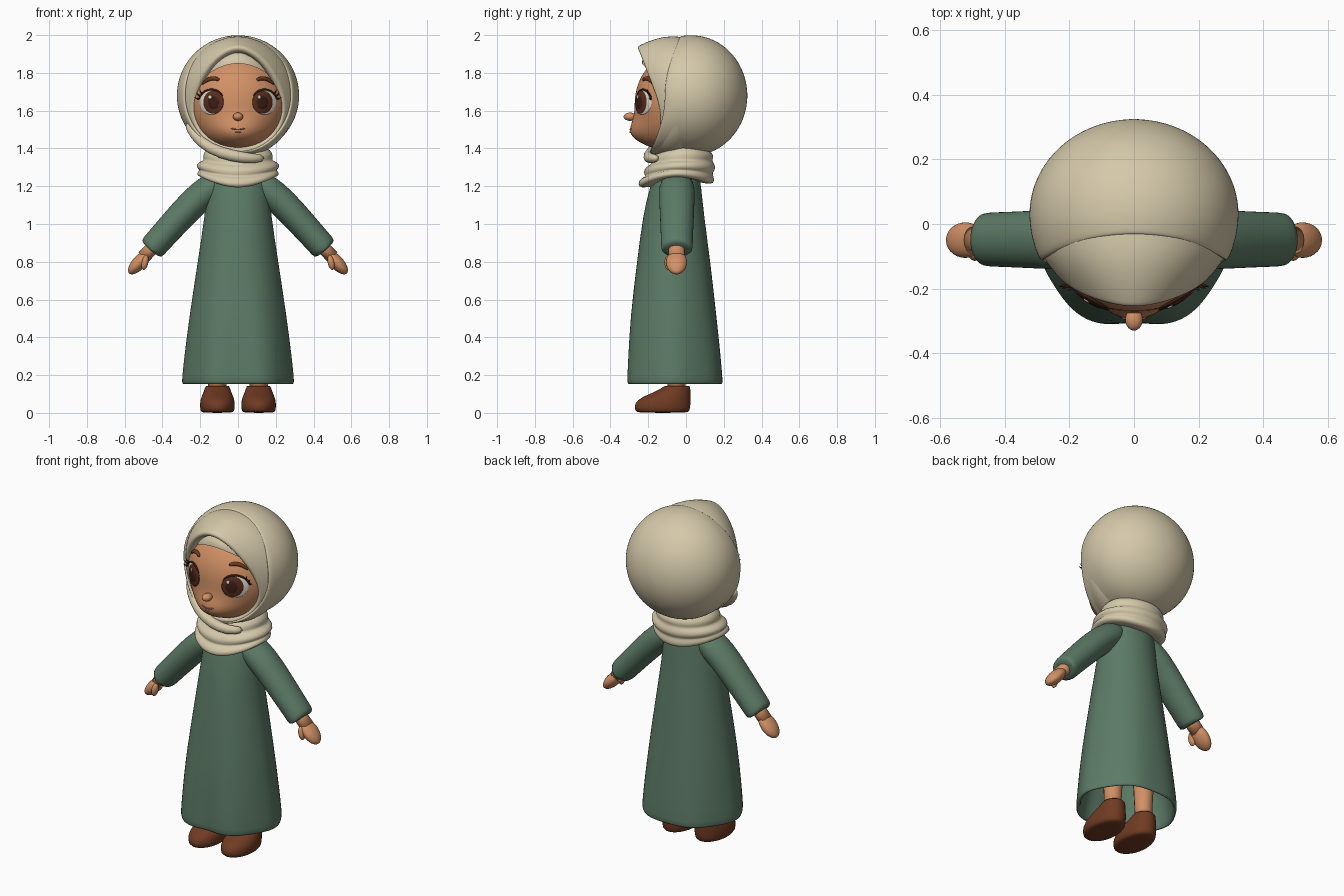
import bpy, bmesh
from math import sin, cos, pi, sqrt, exp
from mathutils import Vector

cube = bpy.data.objects.get("Cube")
if cube:
    bpy.data.objects.remove(cube, do_unlink=True)


def material(name, rgb):
    m = bpy.data.materials.new(name)
    m.use_nodes = True
    m.diffuse_color = (*rgb, 1)
    m.node_tree.nodes["Principled BSDF"].inputs["Base Color"].default_value = (*rgb, 1)
    return m


CREAM = material("cream cloth", (.66, .58, .40))
GREEN = material("green cloth", (.107, .195, .133))
SKIN = material("warm skin", (.64, .28, .13))
LEATHER = material("brown leather", (.16, .043, .016))
IRIS = material("brown iris", (.10, .027, .013))
DARK = material("dark brown", (.045, .012, .008))
WHITE = material("eye white", (.75, .72, .62))
LIP = material("lip", (.42, .15, .08))


def loft(name, rings, mat, caps=(False, False), sub=0):
    """Skin closed rings of points into one smooth mesh."""
    bm = bmesh.new()
    loops = [[bm.verts.new(p) for p in ring] for ring in rings]
    n = len(loops[0])
    for a, b in zip(loops, loops[1:]):
        for i in range(n):
            j = (i + 1) % n
            bm.faces.new((a[i], a[j], b[j], b[i]))
    for cap, ring in zip(caps, (loops[0], loops[-1])):
        if cap:
            bm.faces.new(ring)
    bmesh.ops.recalc_face_normals(bm, faces=bm.faces)
    me = bpy.data.meshes.new(name)
    bm.to_mesh(me)
    bm.free()
    me.materials.append(mat)
    me.shade_smooth()
    ob = bpy.data.objects.new(name, me)
    bpy.context.collection.objects.link(ob)
    if sub:
        mod = ob.modifiers.new("smooth", "SUBSURF")
        mod.levels = mod.render_levels = sub
    return ob


def oval(z, hw, front, back, x=0, zf=None, zb=None, notch=0, n=48):
    """Horizontal ring; zf and zb are the heights at its front and back."""
    pts = []
    for i in range(n):
        a = 2 * pi * i / n
        c, s = cos(a), sin(a)
        k = 1 - notch * exp(-((a - 1.5 * pi) / .28) ** 2)
        k += notch * .35 * cos(6 * a)
        cy, ry = (front + back) / 2, (back - front) / 2
        end = zf if s < 0 else zb
        h = z if end is None else z + (end - z) * s * s
        pts.append((x + hw * c * k, cy + ry * s * k, h))
    return pts


def tube(name, path, radii, mat, flat=1, n=16, sub=0):
    """Round tube along a path; flat stretches it front to back."""
    path = [Vector(p) for p in path]
    rings = []
    for i, p in enumerate(path):
        t = (path[min(i + 1, len(path) - 1)] - path[max(i - 1, 0)]).normalized()
        u = Vector((0, 1, 0))
        u = (u - t * u.dot(t)).normalized()
        v = t.cross(u)
        rings.append([p + radii[i] * (u * flat * cos(2 * pi * k / n) + v * sin(2 * pi * k / n))
                      for k in range(n)])
    return loft(name, rings, mat, (True, True), sub)


def ball(name, centre, size, mat, tilt=0):
    bpy.ops.mesh.primitive_uv_sphere_add(segments=28, ring_count=16, location=centre,
                                         rotation=(0, tilt, 0))
    ob = bpy.context.object
    ob.name, ob.scale = name, size
    ob.data.materials.append(mat)
    ob.data.shade_smooth()


# Head, with a fuller lower face
HY, HZ, RX, RY, RZ = -.03, 1.645, .265, .24, .262


def face_y(x, z):
    s = sqrt(max(0, 1 - (x / RX) ** 2 - ((z - HZ) / RZ) ** 2))
    push = .08 * exp(-(x / .17) ** 2 - ((z - 1.46) / .09) ** 2)
    return HY - RY * s - push * min(1, 2.5 * s)


def head_ring(th, n=48):
    ring = []
    for i in range(n):
        a = 2 * pi * i / n
        x, z = RX * sin(th) * cos(a), HZ + RZ * sin(th) * sin(a)
        ring.append((x, face_y(x, z) if th < pi / 2 else HY - RY * cos(th), z))
    return ring


loft("head", [head_ring(.02 + (pi - .04) * i / 36) for i in range(37)], SKIN, (True, True))
ball("nose", (0, -.296, 1.568), (.027, .034, .022), SKIN)

# Cap under the scarf, above the forehead
cap = []
for i in range(12):
    t = i / 11 * pi / 2
    k = cos(t) * .995
    cap.append([(.21 * k * cos(a), HY - .01 + .195 * k * sin(a), 1.85 + .1 * sin(t) - .1 * cos(a) ** 2 * k)
                for a in [2 * pi * j / 40 for j in range(40)]])
loft("under_cap", cap, CREAM)


# Eyes, brows and mouth lie on the face surface
def patch(name, x, z, rx, rz, off, mat):
    rings = []
    for r, o in ((1, -.006), (1, off - .002), (.94, off), (.6, off + .001), (.3, off + .001), (.05, off + .001)):
        ring = []
        for i in range(32):
            a = 2 * pi * i / 32
            px, pz = x + rx * r * cos(a), z + rz * r * sin(a)
            ring.append((px, face_y(px, pz) - o, pz))
        rings.append(ring)
    loft(name, rings, mat, (False, True))


def face_line(name, pts, radii, mat, off=.004):
    tube(name, [(x, face_y(x, z) - off, z) for x, z in pts], radii, mat, n=8, sub=1)


for side, s in (("left", 1), ("right", -1)):
    patch(side + "_eye_white", s * .14, 1.645, .064, .066, .005, WHITE)
    patch(side + "_iris", s * .13, 1.645, .054, .061, .008, IRIS)
    patch(side + "_pupil", s * .13, 1.643, .03, .036, .010, DARK)
    patch(side + "_eye_glint", s * .13 - .018, 1.672, .009, .01, .012, WHITE)
    arc = [(s * (.14 + .068 * cos(a)), 1.645 + .067 * sin(a))
           for a in [.25 + 2.4 * i / 10 for i in range(11)]]
    face_line(side + "_lash_line", arc, [.006] * 9 + [.004, .002], DARK)
    for i, (dx, dz) in enumerate(((.026, .008), (.022, .02), (.014, .024))):
        x, z = arc[i]
        y = face_y(x, z) - .006
        tube(f"{side}_lash_{i + 1}", [(x, y, z), (x + s * dx / 2, y - .004, z + dz * .35),
             (x + s * dx, y - .008, z + dz)], [.005, .004, .001], DARK, n=6)
    face_line(side + "_brow", [(s * x, z) for x, z in
              ((.098, 1.762), (.12, 1.772), (.15, 1.77), (.175, 1.755), (.192, 1.738))],
              [.009, .013, .013, .01, .004], LEATHER)
face_line("mouth", [(.04 * i / 4, 1.5 + .008 * (i / 4) ** 2) for i in range(-4, 5)],
          [.002] + [.004] * 7 + [.002], LIP, .001)
face_line("lower_lip", [(.016 * i / 2, 1.486) for i in range(-2, 3)],
          [.002, .004, .005, .004, .002], SKIN, .001)


# Headscarf: rounded back shell whose edge wraps the cheeks and chin
def blend(up, top, side, low):
    return side + ((top if up > 0 else low) - side) * up * up


def hood_ring(k, t=0, shrink=0, back=0, n=48):
    ring = []
    for i in range(n):
        a = 2 * pi * i / n
        up = sin(a)
        r = k * (1 - blend(up, .015, .1, .03) * t * t) - shrink
        y = .03 - blend(up, .06, .14, .22) * t + back
        ring.append((.325 * r * cos(a), y, 1.68 + .32 * r * up))
    return ring


shell = [hood_ring(sin(h), back=.295 * cos(h)) for h in [.02 + (pi / 2 - .02) * i / 14 for i in range(15)]]
shell += [hood_ring(1, t) for t in (.25, .5, .75, .95)]
shell += [hood_ring(1, 1, .02, -.004), hood_ring(1, 1, .05, .0), hood_ring(1, 1, .08, .06)]
loft("headscarf_shell", shell, CREAM, (True, False), 1)

# Headscarf: pointed front layer framing the face
half = [(0, -.258, 1.945), (.06, -.252, 1.93), (.13, -.232, 1.882), (.195, -.203, 1.8),
        (.242, -.16, 1.69), (.252, -.13, 1.58), (.205, -.14, 1.465), (.11, -.18, 1.395), (0, -.195, 1.375)]
edge = [Vector(p) for p in half] + [Vector((-x, y, z)) for x, y, z in half[-2:0:-1]]
count = len(edge)
seam = [Vector((.312 * sin(2 * pi * i / count), .02, 1.68 + .312 * cos(2 * pi * i / count)))
        for i in range(count)]
mid = Vector((0, 0, 1.66))
layer = []
for t in (0, .25, .5, .75, .93, 1):
    ring = []
    for a, b in zip(seam, edge):
        p = a.lerp(b, t)
        out = Vector((p.x, 0, p.z - mid.z)).normalized()
        ring.append(p + out * .03 * sin(pi * t))
    layer.append(ring)
for pull, back in ((.018, .002), (.032, .02), (.035, .07)):
    layer.append([p - Vector((p.x, 0, p.z - mid.z)).normalized() * pull + Vector((0, back, 0)) for p in edge])
loft("headscarf_front_layer", layer, CREAM, sub=2)
tube("headscarf_chin_fold", [(-.27, -.08, 1.54), (-.235, -.12, 1.47), (-.15, -.165, 1.395), (-.03, -.2, 1.36),
     (.07, -.195, 1.345), (.14, -.15, 1.35)], [.02, .027, .03, .032, .028, .02], CREAM, sub=1)

# Draped neck folds: half width, front, back, then side, front and back heights
folds = [(.13, -.13, .10, 1.42, 1.39, 1.42), (.175, -.17, .13, 1.39, 1.36, 1.385),
         (.188, -.19, .15, 1.36, 1.34, 1.36), (.175, -.18, .135, 1.335, 1.315, 1.335),
         (.21, -.212, .15, 1.33, 1.305, 1.32), (.226, -.228, .158, 1.30, 1.272, 1.29),
         (.198, -.21, .138, 1.285, 1.25, 1.268), (.214, -.238, .145, 1.28, 1.245, 1.258),
         (.22, -.258, .152, 1.258, 1.21, 1.225), (.19, -.24, .135, 1.245, 1.188, 1.208),
         (.13, -.17, .08, 1.25, 1.2, 1.22)]
loft("neck_scarf", [oval(h, w, f, b, zf=hf, zb=hb) for w, f, b, h, hf, hb in folds], CREAM, sub=1)

# Long dress, hollow below, with soft folds at the hem
gown = [(1.31, .09, -.13, .05, 0), (1.27, .15, -.165, .07, 0), (1.2, .163, -.19, .08, 0),
        (1.05, .175, -.228, .095, 0), (.8, .213, -.262, .13, .01), (.5, .257, -.305, .165, .03),
        (.3, .28, -.32, .188, .05), (.17, .293, -.328, .2, .06), (.152, .29, -.325, .198, .06),
        (.152, .275, -.305, .18, .06), (.19, .265, -.295, .17, .06), (.6, .2, -.25, .12, .02)]
loft("dress", [oval(z, w, f, b, notch=k) for z, w, f, b, k in gown], GREEN, (True, True), 1)

# Sleeves, hands, legs and shoes
sleeve = [(.06, 1.225, .065), (.14, 1.2, .083), (.25, 1.1, .079), (.33, 1.012, .076), (.40, .935, .073),
          (.452, .876, .072), (.464, .862, .068), (.466, .86, .055), (.43, .9, .05)]
sole = [(0, .08, -.255, .008), (.008, .09, -.27, .02), (.05, .094, -.276, .025), (.085, .086, -.235, .025),
        (.112, .072, -.16, .024), (.142, .064, -.115, .022), (.146, .055, -.105, .012), (.12, .05, -.1, .005)]
for side, s in (("left", 1), ("right", -1)):
    tube(side + "_sleeve", [(s * x, -.048, z) for x, z, r in sleeve], [r for x, z, r in sleeve],
         GREEN, 1.18, 20, 1)
    tube(side + "_wrist", [(s * .42, -.05, .91), (s * .5, -.05, .825)], [.036, .036], SKIN, 1.2)
    ball(side + "_palm", (s * .522, -.05, .797), (.036, .055, .08), SKIN, -s * .74)
    ball(side + "_thumb", (s * .493, -.092, .796), (.018, .022, .04), SKIN, -s * .2)
    tube(side + "_leg", [(s * .11, -.05, z) for z in (.09, .2, .5)], [.046, .05, .065], SKIN)
    loft(side + "_shoe", [oval(z, w, f, b, s * .109, n=32) for z, w, f, b in sole], LEATHER, (True, True), 1)
